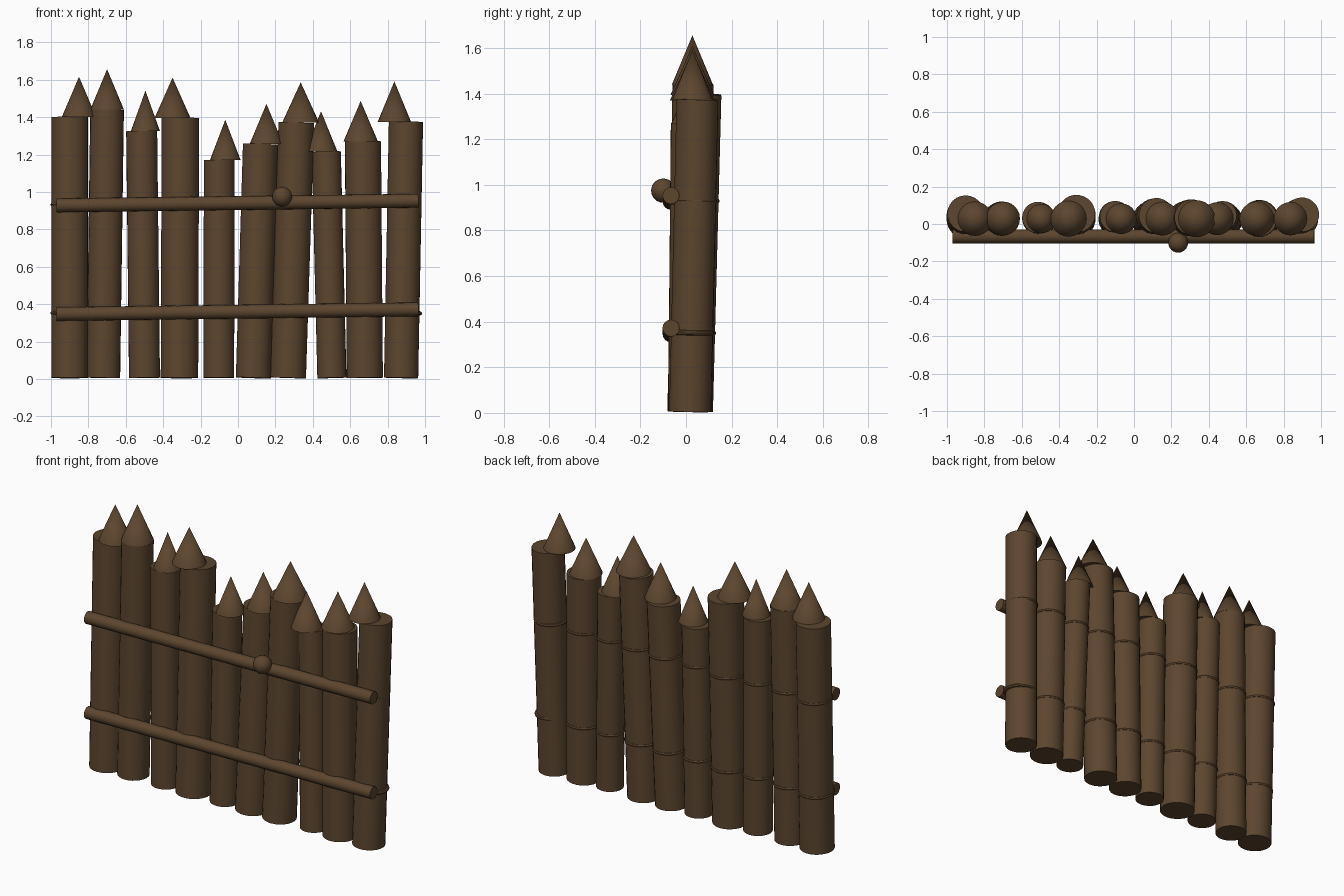
import bpy
from mathutils import Vector

cube = bpy.data.objects.get("Cube")
if cube:
    bpy.data.objects.remove(cube, do_unlink=True)

wood = bpy.data.materials.new("brown_wood")
wood.use_nodes = True
wood.diffuse_color = (0.107, 0.06, 0.028, 1)
wood.node_tree.nodes["Principled BSDF"].inputs["Base Color"].default_value = wood.diffuse_color


def finish(name):
    ob = bpy.context.object
    ob.name = name
    ob.data.materials.append(wood)
    bpy.ops.object.shade_smooth_by_angle(angle=0.7)
    return ob


def rod(name, start, end, r1, r2, sides=24):
    """Round tapered bar between two points."""
    start, end = Vector(start), Vector(end)
    axis = end - start
    bpy.ops.mesh.primitive_cone_add(
        vertices=sides, radius1=r1, radius2=r2, depth=axis.length,
        location=(start + end) / 2, rotation=axis.to_track_quat('Z', 'Y').to_euler())
    return finish(name)


def rope(name, centre, radius, axis):
    bpy.ops.mesh.primitive_torus_add(
        major_segments=24, minor_segments=8, major_radius=radius, minor_radius=0.011,
        location=centre, rotation=axis.to_track_quat('Z', 'Y').to_euler())
    return finish(name)


# bottom x, top x, top y, radius, height, tip x, tip base radius
logs = [
    (-0.90, -0.90, 0.055, 0.098, 1.40, -0.85, 0.092),
    (-0.72, -0.70, 0.030, 0.090, 1.44, -0.70, 0.090),
    (-0.50, -0.515, 0.035, 0.083, 1.325, -0.495, 0.078),
    (-0.313, -0.308, 0.055, 0.101, 1.395, -0.35, 0.096),
    (-0.103, -0.10, 0.040, 0.083, 1.17, -0.068, 0.082),
    (0.082, 0.12, 0.045, 0.094, 1.255, 0.152, 0.090),
    (0.268, 0.312, 0.035, 0.096, 1.37, 0.335, 0.099),
    (0.502, 0.472, 0.045, 0.078, 1.215, 0.444, 0.088),
    (0.678, 0.668, 0.030, 0.097, 1.27, 0.656, 0.092),
    (0.872, 0.898, 0.050, 0.092, 1.375, 0.836, 0.089),
]

# Upright logs, pointed tips and rope bindings
for i, (x0, x1, y1, r, h, tip_x, tip_r) in enumerate(logs, 1):
    foot, head = Vector((x0, 0.018, 0.006)), Vector((x1, y1, h))
    rod(f"log_{i}", foot, head, r, r)
    rod(f"log_tip_{i}", (tip_x, 0.028, h), (tip_x, 0.028, h + 0.216), tip_r, 0)
    for level, z in (("lower", 0.348), ("upper", 0.93)):
        centre = foot.lerp(head, z / h)
        if i == 10:
            centre.x = 0.888 if level == "lower" else 0.885
        rope(f"rope_{level}_{i}", centre, r - 0.006, head - foot)

# Horizontal rails across the front
for level, z in (("lower", 0.347), ("upper", 0.928)):
    rod(f"rail_{level}", (-0.97, -0.066, z), (0.964, -0.066, z + 0.025), 0.037, 0.037, 16)

# Round knob on the upper rail
bpy.ops.mesh.primitive_uv_sphere_add(segments=24, ring_count=12, radius=0.053,
                                     location=(0.236, -0.1, 0.975))
finish("rail_knob")
